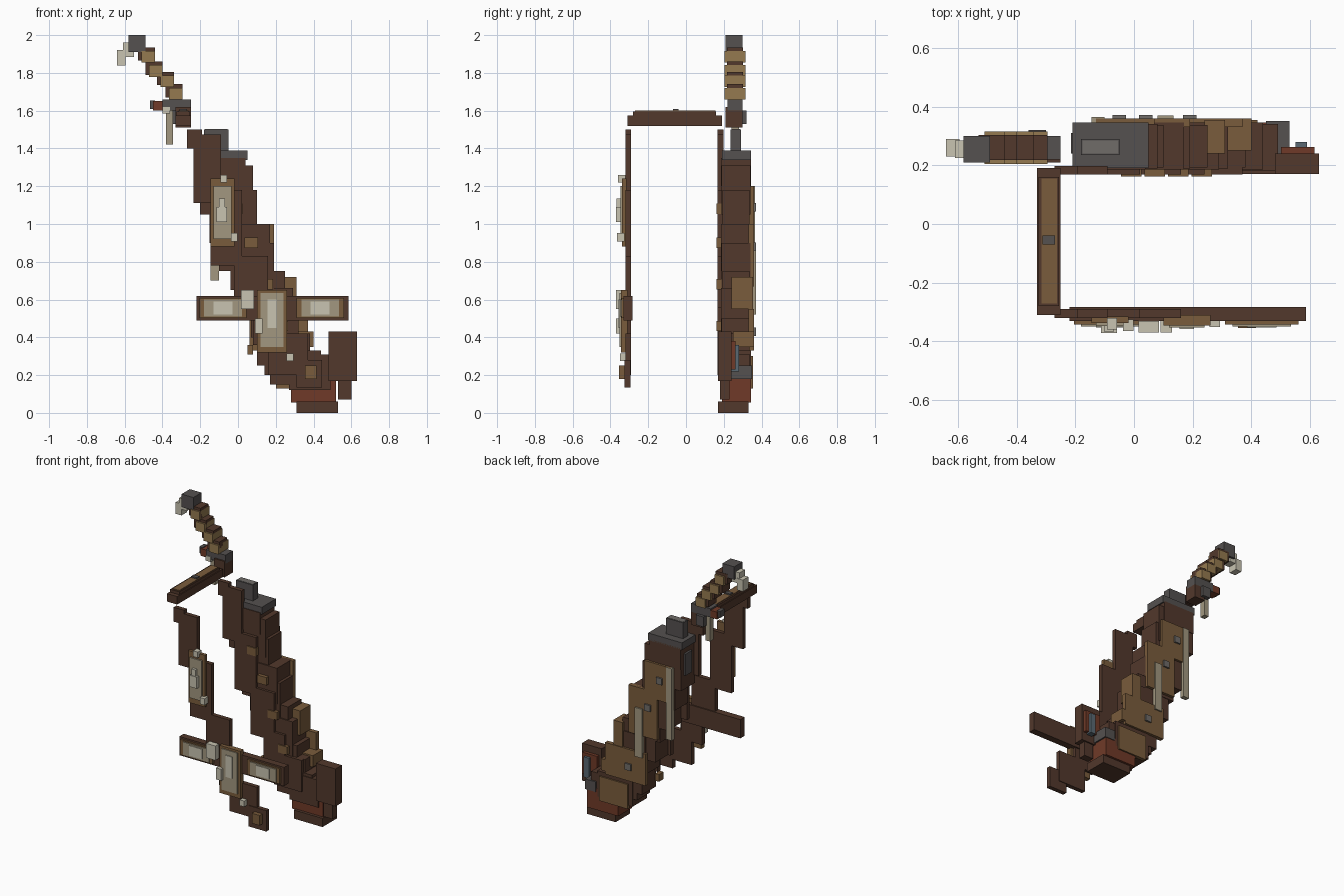
import bpy
import bmesh

cube = bpy.data.objects.get("Cube")
if cube:
    bpy.data.objects.remove(cube, do_unlink=True)


def material(name, rgb):
    m = bpy.data.materials.new(name)
    m.use_nodes = True
    m.diffuse_color = (*rgb, 1)
    m.node_tree.nodes["Principled BSDF"].inputs["Base Color"].default_value = (*rgb, 1)
    return m


LEATHER = material("dark leather", (.084, .04, .025))
OLIVE = material("olive brown", (.195, .107, .045))
TAN = material("tan", (.30, .195, .08))
IRON = material("dark iron", (.089, .082, .08))
STEEL = material("pale steel", (.16, .15, .14))
BONE = material("bone", (.58, .55, .44))
TAUPE = material("aged bone", (.36, .31, .215))
RED = material("red leather", (.16, .042, .021))
BLUE = material("slate blue", (.10, .14, .17))


def box(name, mat, x, y, z):
    """Axis-aligned box from (low, high) ranges."""
    bm = bmesh.new()
    bmesh.ops.create_cube(bm, size=1)
    for v in bm.verts:
        v.co = [r[0] + (c + .5) * (r[1] - r[0]) for c, r in zip(v.co, (x, y, z))]
    mesh = bpy.data.meshes.new(name)
    bm.to_mesh(mesh)
    bm.free()
    mesh.materials.append(mat)
    ob = bpy.data.objects.new(name, mesh)
    bpy.context.collection.objects.link(ob)
    return ob


def block(name, mat, centre, size):
    return box(name, mat, *[(c - s / 2, c + s / 2) for c, s in zip(centre, size)])


# Stepped slanted case
steps = [(-.20, .04, 1.2, 1.35), (-.20, .08, 1.05, 1.31), (-.15, .10, .9, 1.18),
         (-.10, .17, .75, 1.0), (-.04, .19, .65, .9), (0, .25, .5, .75),
         (.07, .29, .4, .66), (.10, .32, .25, .5), (.14, .38, .2, .42),
         (.17, .44, .15, .33)]
for i, (x0, x1, z0, z1) in enumerate(steps):
    inset = .004 * (i % 3)
    box("case_step", LEATHER, (x0, x1), (.185 + inset, .345 - inset), (z0, z1))
box("case_heel", LEATHER, (.27, .49), (.18, .34), (.12, .31))
box("case_heel_band", RED, (.28, .52), (.19, .345), (.055, .2))
box("case_foot", LEATHER, (.31, .53), (.17, .33), (0, .06))

# Lid and knob
box("case_lid", IRON, (-.21, .05), (.19, .345), (1.34, 1.39))
box("lid_knob", IRON, (-.18, -.05), (.235, .29), (1.39, 1.5))
box("lid_knob_cap", STEEL, (-.175, -.055), (.24, .285), (1.497, 1.502))
box("side_plate", IRON, (-.215, -.2), (.24, .31), (1.15, 1.3))

# Rear panels with studs
for x0, x1, z0, z1, sx, sz in [(-.13, .07, .95, 1.2, -.05, 1.09),
                               (-.03, .19, .67, 1.0, .04, .88),
                               (.06, .37, .33, .55, .19, .43)]:
    box("rear_panel", OLIVE, (x0, x1), (.33, .36), (z0, z1))
    block("panel_stud", STEEL, (sx, .363, sz), (.045, .016, .045))
box("side_wedge", OLIVE, (.24, .31), (.24, .355), (.55, .72))
box("lower_side_wedge", OLIVE, (.3, .4), (.25, .36), (.35, .43))
box("lower_rear_panel", OLIVE, (.2, .42), (.33, .355), (.13, .3))
box("long_bone_rod", TAUPE, (-.145, -.1), (.335, .365), (.7, 1.2))
box("short_bone_rod", TAUPE, (.08, .135), (.345, .37), (.52, .86))

# Front squares down the case
for x, z in [(-.01, 1.08), (.07, .9), (.15, .68), (.23, .46)]:
    block("case_square", OLIVE, (x, .174, z), (.07, .026, .055))

# Pouch on the lower left with its contents
box("pouch", LEATHER, (.48, .63), (.17, .24), (.17, .43))
box("pouch_base", LEATHER, (.53, .6), (.18, .23), (.07, .18))
box("pouch_red_book", RED, (.5, .615), (.24, .262), (.23, .38))
box("pouch_blue_book", BLUE, (.55, .59), (.24, .28), (.22, .36))
box("pouch_iron_block", IRON, (.45, .53), (.24, .35), (.18, .25))

# Straps: matching stepped runs at front and back
strap = [(-.27, -.19, 1.4, 1.5), (-.235, -.09, 1.11, 1.475), (-.145, .02, .78, 1.18),
         (-.02, .16, .5, .83), (.08, .24, .36, .56), (.16, .37, .2, .42)]
for x0, x1, z0, z1 in strap:
    box("front_strap", LEATHER, (x0, x1), (-.32, -.29), (z0, z1))
    box("back_strap", LEATHER, (x0, x1), (.168, .198), (z0, z1))
box("front_strap_end", LEATHER, (.31, .445), (-.325, -.295), (.135, .28))
block("strap_end_square", OLIVE, (.385, -.335, .215), (.06, .04, .07))

# Shoulder bridge
box("shoulder_bridge", LEATHER, (-.33, -.25), (-.31, .19), (1.52, 1.575))
box("shoulder_ridge", LEATHER, (-.325, -.255), (-.28, .16), (1.57, 1.595))
box("shoulder_inlay", OLIVE, (-.315, -.262), (-.27, .155), (1.593, 1.6))
block("shoulder_stud", IRON, (-.29, -.055, 1.603), (.042, .03, .012))

# Chest plate on the front strap
box("chest_frame", OLIVE, (-.145, -.018), (-.338, -.315), (.88, 1.24))
box("chest_plate", TAUPE, (-.13, -.035), (-.348, -.33), (.92, 1.2))
block("chest_emblem", BONE, (-.085, -.358, 1.05), (.055, .026, .08))
block("chest_emblem_tip", BONE, (-.085, -.356, 1.1), (.03, .022, .07))
block("chest_top_bead", BONE, (-.075, -.34, 1.24), (.035, .04, .04))
block("chest_low_bead", BONE, (-.02, -.345, .93), (.035, .04, .045))

# Cross belt with two plates
box("cross_belt", LEATHER, (-.22, .585), (-.33, -.282), (.49, .62))
for x0 in (-.205, .31):
    box("belt_frame", OLIVE, (x0, x0 + .25), (-.342, -.325), (.502, .608))
    box("belt_plate", TAUPE, (x0 + .025, x0 + .225), (-.349, -.335), (.51, .6))
    box("belt_plate_centre", BONE, (x0 + .075, x0 + .175), (-.353, -.345), (.52, .59))

# Buckle plate
box("buckle_frame", OLIVE, (.1, .26), (-.345, -.31), (.32, .65))
box("buckle_plate", TAUPE, (.12, .24), (-.352, -.335), (.35, .635))
box("buckle_centre", BONE, (.155, .205), (-.358, -.345), (.45, .6))
block("buckle_tooth", BONE, (.05, -.35, .6), (.07, .04, .1))
block("buckle_small_tooth", BONE, (.11, -.35, .46), (.04, .04, .08))
block("strap_bead", BONE, (.275, -.335, .295), (.035, .03, .04))
block("strap_low_tab", OLIVE, (.065, .2, .335), (.03, .05, .05))

# Stepped tail rising to a hooked tip
for x, z in [(-.475, 1.885), (-.435, 1.81), (-.375, 1.755), (-.33, 1.69)]:
    block("tail_link", TAN, (x, .26, z), (.07, .11, .062))
    block("tail_joint", LEATHER, (x - .01, .26, z + .015), (.09, .085, .07))
box("tail_head", IRON, (-.58, -.49), (.21, .3), (1.91, 2.0))
box("hook_root", BONE, (-.61, -.55), (.225, .285), (1.885, 1.96))
box("hook_tip", BONE, (-.64, -.595), (.23, .29), (1.84, 1.92))
box("tail_base", IRON, (-.4, -.25), (.22, .3), (1.6, 1.66))
box("tail_foot", LEATHER, (-.33, -.25), (.21, .3), (1.51, 1.62))
box("tail_side_stud", IRON, (-.36, -.3), (.29, .32), (1.53, 1.6))
box("tail_red_tag", RED, (-.45, -.39), (.23, .3), (1.6, 1.65))
box("tail_tag_end", IRON, (-.465, -.44), (.24, .29), (1.61, 1.655))
box("tail_pendant", TAUPE, (-.38, -.345), (.24, .28), (1.42, 1.61))
box("tail_bead", BONE, (-.4, -.36), (.215, .25), (1.585, 1.62))
